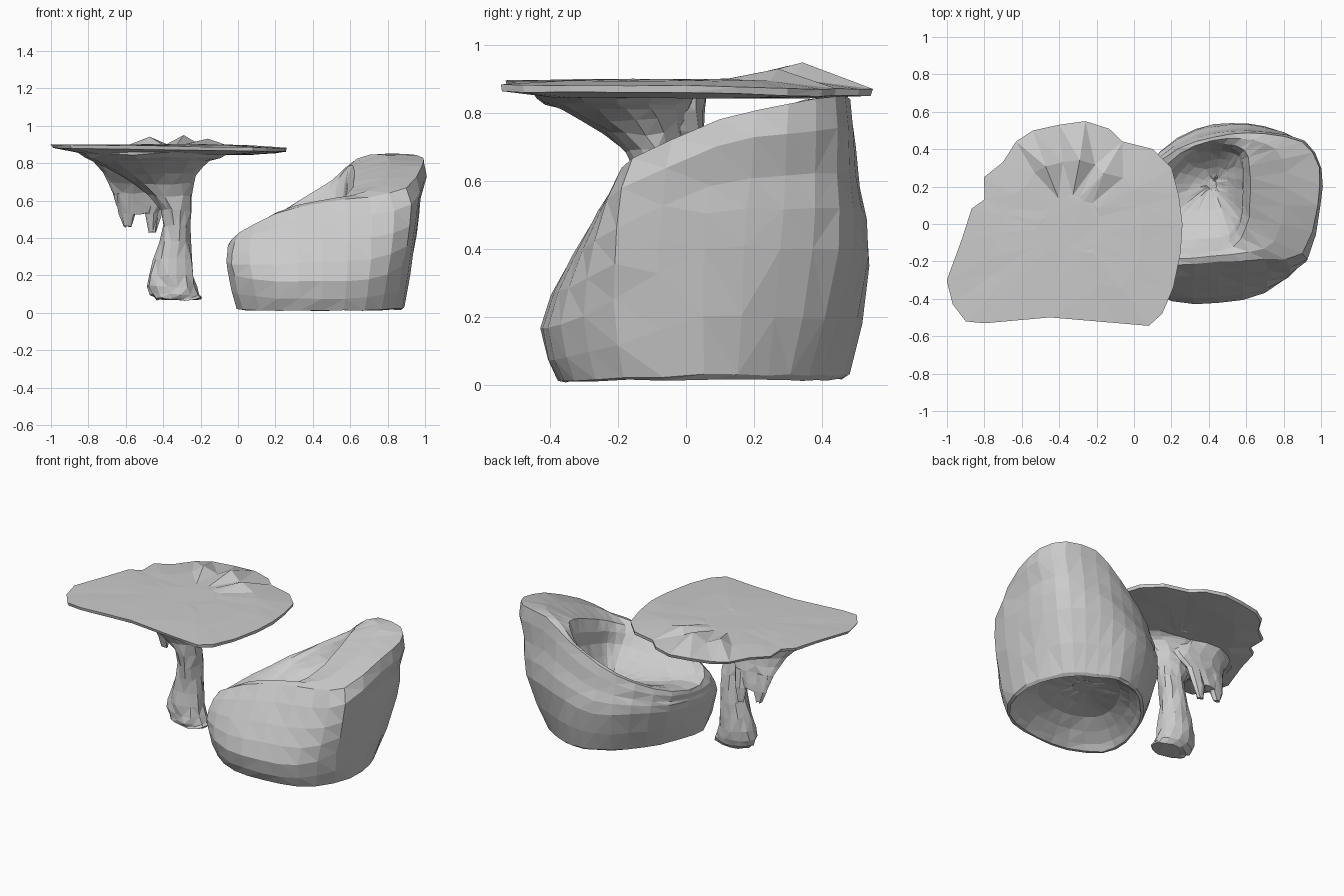
import bpy, bmesh, math, random
from mathutils import Vector

random.seed(4)
if "Cube" in bpy.data.objects:
    bpy.data.objects.remove(bpy.data.objects["Cube"])

grey = bpy.data.materials.new("plain_grey")
grey.use_nodes = True
COLOUR = (0.6, 0.6, 0.6, 1)
grey.diffuse_color = COLOUR
grey.node_tree.nodes["Principled BSDF"].inputs["Base Color"].default_value = COLOUR


def spline(points, steps, closed):
    """Smooth curve through the points, sampled evenly per span."""
    n = len(points)
    get = (lambda i: points[i % n]) if closed else (lambda i: points[min(max(i, 0), n - 1)])
    out = []
    for i in range(n if closed else n - 1):
        a, b, c, d = (get(i + k) for k in (-1, 0, 1, 2))
        for s in range(steps):
            t = s / steps
            out.append(0.5 * (2 * b + (c - a) * t + (2 * a - 5 * b + 4 * c - d) * t**2
                              + (3 * b - a - 3 * c + d) * t**3))
    return out if closed else out + [points[-1]]


def loft(name, rows, around=1, along=1, jitter=0.0):
    """Skin closed rings of equal size and cap both ends."""
    rows = [spline([Vector(p) for p in r], around, True) for r in rows]
    columns = [spline(list(c), along, False) for c in zip(*rows)]
    bm = bmesh.new()
    grid = [[bm.verts.new(p + Vector([random.uniform(-jitter, jitter) for _ in p]))
             for p in ring] for ring in zip(*columns)]
    n = len(grid[0])
    for lower, upper in zip(grid, grid[1:]):
        for i in range(n):
            j = (i + 1) % n
            bm.faces.new((lower[i], lower[j], upper[j], upper[i]))
    bm.faces.new(grid[0][::-1])
    bm.faces.new(grid[-1])
    bmesh.ops.triangulate(bm, faces=bm.faces[:])
    bmesh.ops.recalc_face_normals(bm, faces=bm.faces[:])
    mesh = bpy.data.meshes.new(name)
    bm.to_mesh(mesh)
    bm.free()
    mesh.materials.append(grey)
    obj = bpy.data.objects.new(name, mesh)
    bpy.context.collection.objects.link(obj)


def toward(ring, centre, inward, drop=1.0):
    """Move a ring toward a centre, sideways and in height separately."""
    out = []
    for p in ring:
        p, c = Vector(p), Vector(centre)
        q = p.lerp(c, inward)
        q.z = p.z + (c.z - p.z) * drop
        out.append(q)
    return out


def ellipse(cx, cy, rx, ry, z, n=14):
    return [(cx + rx * math.cos(k * math.tau / n), cy + ry * math.sin(k * math.tau / n), z)
            for k in range(n)]


# Armchair: outer belly, crest of arms and back, inner lip of the seat
belly = [(.95, .05, .4), (.94, .28, .4), (.87, .45, .4), (.7, .52, .4), (.52, .54, .35),
         (.33, .51, .3), (.14, .39, .3), (0, .18, .28), (-.055, -.1, .25), (-.02, -.29, .2),
         (.2, -.41, .17), (.45, -.42, .17), (.7, -.37, .18), (.88, -.21, .25)]
crest = [(.98, .1, .78), (.99, .3, .83), (.9, .44, .85), (.7, .48, .84), (.52, .48, .72),
         (.33, .44, .6), (.14, .34, .49), (0, .15, .4), (-.05, -.08, .37), (.01, -.2, .43),
         (.2, -.22, .53), (.45, -.2, .59), (.7, -.19, .62), (.9, -.16, .67)]
lip = [(.62, .1, .7), (.62, .25, .76), (.61, .36, .79), (.57, .41, .76), (.48, .43, .66),
       (.33, .4, .57), (.2, .29, .47), (.1, .12, .4), (.07, -.05, .38), (.1, -.12, .43),
       (.22, -.16, .52), (.4, -.15, .57), (.53, -.12, .6), (.6, -.02, .65)]
middle, seat = Vector((.46, .08, 0)), (.42, .22, .38)
base, shoulder = [], []
for low, high in zip(belly, crest):
    low, high = Vector(low), Vector(high)
    # The base draws in most at the rear corners
    p = low.lerp(middle, .1 + .8 * abs(low.x - .46) * max(0, low.y))
    base.append((p.x, p.y, .03 + .05 * min(0, p.y)))
    p = low.lerp(high, .5)
    shoulder.append(p + (p - Vector((.46, .1, p.z))) * .06 * (p.y < -.15))
hollow = middle + Vector((0, 0, .17))
loft("armchair", [toward(base, hollow, .85), toward(base, hollow, .4, .8),
                  toward(base, hollow, .1, .2), base, belly, shoulder, crest, lip,
                  toward(lip, seat, .2, .45), toward(lip, seat, .6, .85),
                  toward(lip, seat, .9)],
     around=2, along=2, jitter=.003)

# Table top: irregular slab with raised creases along its back edge
outline = [(.26, 0), (.24, .15), (.2, .3), (.1, .4), (-.06, .44), (-.13, .51), (-.26, .55),
           (-.4, .53), (-.54, .5), (-.63, .44), (-.7, .33), (-.8, .25), (-.8, .13), (-.87, .08),
           (-.92, -.08), (-1, -.3), (-.97, -.43), (-.9, -.52), (-.8, -.53), (-.45, -.5),
           (-.1, -.53), (.08, -.545), (.15, -.48), (.21, -.34), (.25, -.15)]
rim, under, creases = [], [], []
for k, (x, y) in enumerate(outline):
    tilt = .885 - .015 * x - .03 * max(0, y)
    rim.append((x, y, tilt))
    under.append((x * .99, y * .99, tilt - .02))
    back = max(0, y - .25) * (-.6 < x < .1)
    creases.append((-.35 + (x + .35) * .65, y * .62, .897 + back * (.18 if k % 2 == 0 else .02)))
hub = (-.35, 0, .9)
hub_under = (-.35, 0, .845)
loft("table_top", [toward(under, hub_under, .85), toward(under, hub_under, .3), under, rim,
                   creases, toward(rim, hub, .72)], jitter=.002)

# Pedestal: splayed foot, slim trunk and wide flare under the top
loft("pedestal", [ellipse(-.31, -.05, .12, .07, .07), ellipse(-.34, -.04, .135, .09, .1),
                  ellipse(-.355, -.03, .12, .095, .2), ellipse(-.335, -.03, .085, .08, .38),
                  ellipse(-.33, -.05, .08, .08, .55), ellipse(-.4, -.09, .16, .09, .69),
                  ellipse(-.45, -.15, .26, .16, .78), ellipse(-.46, -.2, .36, .22, .83),
                  ellipse(-.46, -.2, .42, .25, .86)], along=2, jitter=.007)

# Flat root web beside the trunk, ending in two hanging tips
loft("root_web", [ellipse(-.54, .06, .09, .025, .53), ellipse(-.53, .03, .14, .04, .64),
                  ellipse(-.52, -.03, .2, .08, .75), ellipse(-.58, -.1, .22, .16, .85)],
     along=2, jitter=.006)
for name, x, tip in (("outer_root_tip", -.59, .46), ("inner_root_tip", -.455, .43)):
    loft(name, [ellipse(x, .07, .02, .015, tip, 8), ellipse(x, .06, .045, .025, .53, 8),
                ellipse(x, .03, .07, .04, .64, 8)], jitter=.005)
